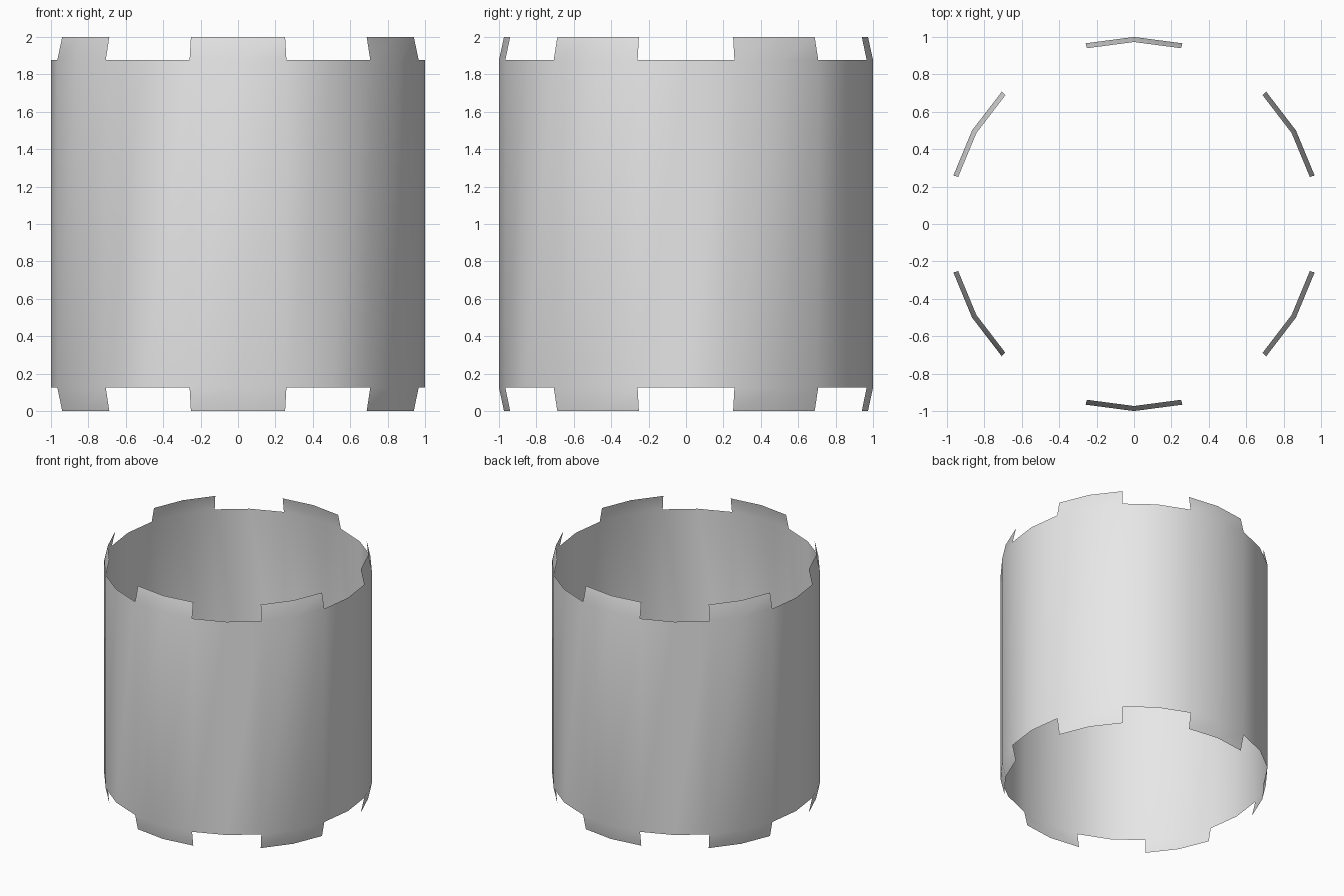
import bpy, bmesh, math

if "Cube" in bpy.data.objects:
    bpy.data.objects.remove(bpy.data.objects["Cube"])

SIDES = 24
# (radius, height) rings: tooth tips lean inwards, wall is vertical
PROFILE = [(0.973, 0.0), (1.0, 0.125), (1.0, 1.877), (0.973, 2.0)]

grey = bpy.data.materials.new("light grey")
grey.diffuse_color = (0.8, 0.8, 0.8, 1)
grey.use_nodes = True
grey.node_tree.nodes["Principled BSDF"].inputs["Base Color"].default_value = grey.diffuse_color

bm = bmesh.new()
rings = [[bm.verts.new((r * math.cos(math.tau * i / SIDES),
                        r * math.sin(math.tau * i / SIDES), z))
          for i in range(SIDES)] for r, z in PROFILE]

# Open wall all round; teeth two facets wide, then two facets of gap
for level in range(3):
    for i in range(SIDES):
        if level == 1 or i % 4 in (1, 2):
            j = (i + 1) % SIDES
            bm.faces.new((rings[level][i], rings[level][j],
                          rings[level + 1][j], rings[level + 1][i]))

# Remove ring points left unused in the gaps
bmesh.ops.delete(bm, geom=[v for v in bm.verts if not v.link_faces], context='VERTS')
for f in bm.faces:
    f.smooth = True

mesh = bpy.data.meshes.new("notched_sleeve")
bm.to_mesh(mesh)
bm.free()
mesh.materials.append(grey)
sleeve = bpy.data.objects.new("notched_sleeve", mesh)
bpy.context.collection.objects.link(sleeve)
